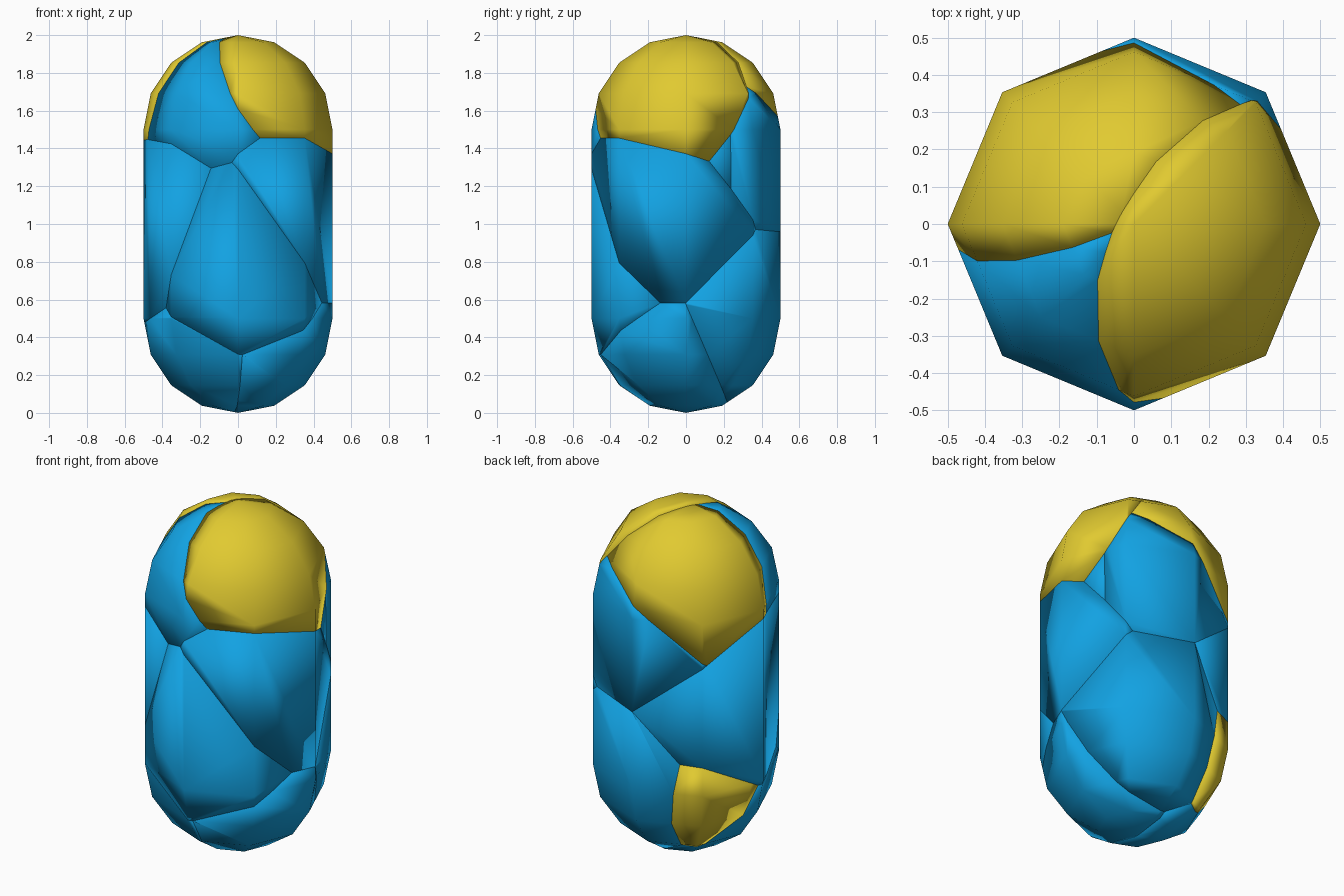
import bpy, bmesh, math
from itertools import combinations
from mathutils import Vector

if "Cube" in bpy.data.objects:
    bpy.data.objects.remove(bpy.data.objects["Cube"])

R = 0.5


def material(name, rgb):
    m = bpy.data.materials.new(name)
    m.diffuse_color = (*rgb, 1)
    m.use_nodes = True
    m.node_tree.nodes["Principled BSDF"].inputs["Base Color"].default_value = m.diffuse_color
    return m


blue = material("blue", (0.006, 0.36, 0.76))
yellow = material("yellow", (0.75, 0.59, 0.03))

# Shards: key -> (name, rough centre, material)
SHARDS = {
    "A": ("upper_front_left_shard", (-.22, -.20, 1.55), blue),
    "B": ("upper_right_shard", (.20, -.10, 1.70), yellow),
    "C": ("upper_back_left_shard", (-.20, .20, 1.70), yellow),
    "D": ("upper_back_shard", (.15, .35, 1.40), blue),
    "E": ("middle_left_shard", (-.35, .00, 1.00), blue),
    "F": ("middle_front_shard", (.00, -.30, .80), blue),
    "G": ("middle_right_shard", (.30, -.05, 1.10), blue),
    "H": ("lower_back_right_shard", (.20, .25, .60), blue),
    "I": ("lower_right_shard", (.25, -.15, .25), blue),
    "J": ("lower_left_shard", (-.25, -.15, .25), blue),
    "L": ("lower_back_left_shard", (-.30, .25, .40), yellow),
}

# Surface points where neighbouring shards meet
SEAMS = [
    ("ABC", -.02, .04, 1.99), ("BCD", .16, .27, 1.89), ("ABG", .10, -.46, 1.44),
    ("BDG", .45, .13, 1.33), ("AEF", -.15, -.44, 1.30), ("AFG", -.03, -.49, 1.32),
    ("DGH", .32, .37, .97), ("GHI", .50, .00, .58), ("FGI", .44, -.14, .58),
    ("FIJ", .02, -.455, .305), ("EFJ", -.38, -.29, .56), ("DEH", .02, .49, .96),
    ("CDE", -.39, .27, 1.28), ("ACE", -.42, .20, 1.33), ("EHL", -.24, .40, .67),
    ("EJL", -.48, .03, .47), ("HJL", -.17, .27, .13), ("HIJ", -.03, .22, .06),
    ("AB", -.09, -.31, 1.86), ("BD", .33, .33, 1.65), ("BG", .36, -.35, 1.47),
    ("AC", -.32, -.08, 1.87), ("AC", -.47, -.05, 1.63), ("CD", .00, .47, 1.68),
    ("CD", -.06, .47, 1.43), ("AE", -.50, .00, 1.50),
]

# Relax the shard centres until their bisecting planes pass through the seams
start = {k: Vector(v[1]) for k, v in SHARDS.items()}
seeds = {k: v.copy() for k, v in start.items()}
for step in range(600):
    for keys, *co in SEAMS:
        p = Vector(co)
        for a, b in combinations(keys, 2):
            sa, sb = seeds[a], seeds[b]
            gap = max((sa - sb).length, 0.1)
            err = ((p - sa).length_squared - (p - sb).length_squared) / (2 * gap)
            ga, gb = (sa - p) / gap, (p - sb) / gap
            k = 0.2 * err / (ga.length_squared + gb.length_squared + 0.05)
            seeds[a] = sa - ga * k
            seeds[b] = sb - gb * k
    for key in seeds:
        seeds[key] = seeds[key].lerp(start[key], 0.003)


def capsule():
    """Eight-sided capsule, two units tall, spun from a half profile."""
    bm = bmesh.new()
    prof = []
    for i in range(5):
        t = math.radians(-90 + 22.5 * i)
        prof.append((R * math.cos(t), R + R * math.sin(t)))
    prof += [(r, 2 - z) for r, z in reversed(prof)]
    vs = [bm.verts.new((r, 0, z)) for r, z in prof]
    es = [bm.edges.new(pair) for pair in zip(vs, vs[1:])]
    bmesh.ops.spin(bm, geom=vs + es, cent=(0, 0, 0), axis=(0, 0, 1),
                   angle=math.tau, steps=8, use_duplicate=False)
    bmesh.ops.remove_doubles(bm, verts=bm.verts[:], dist=1e-4)
    bmesh.ops.recalc_face_normals(bm, faces=bm.faces[:])
    return bm


# Cut each shard out of the capsule and cap the cuts
for key, (name, _, mat) in SHARDS.items():
    bm = capsule()
    for other, pos in seeds.items():
        if other == key:
            continue
        bmesh.ops.bisect_plane(bm, geom=bm.verts[:] + bm.edges[:] + bm.faces[:],
                               dist=1e-5, plane_co=(pos + seeds[key]) / 2,
                               plane_no=(pos - seeds[key]).normalized(),
                               clear_outer=True)
        rim = [e for e in bm.edges if e.is_boundary]
        if rim:
            bmesh.ops.holes_fill(bm, edges=rim, sides=0)
    bmesh.ops.remove_doubles(bm, verts=bm.verts[:], dist=1e-4)
    bmesh.ops.recalc_face_normals(bm, faces=bm.faces[:])
    for f in bm.faces:
        f.smooth = True
    me = bpy.data.meshes.new(name)
    bm.to_mesh(me)
    bm.free()
    me.materials.append(mat)
    bpy.context.collection.objects.link(bpy.data.objects.new(name, me))
